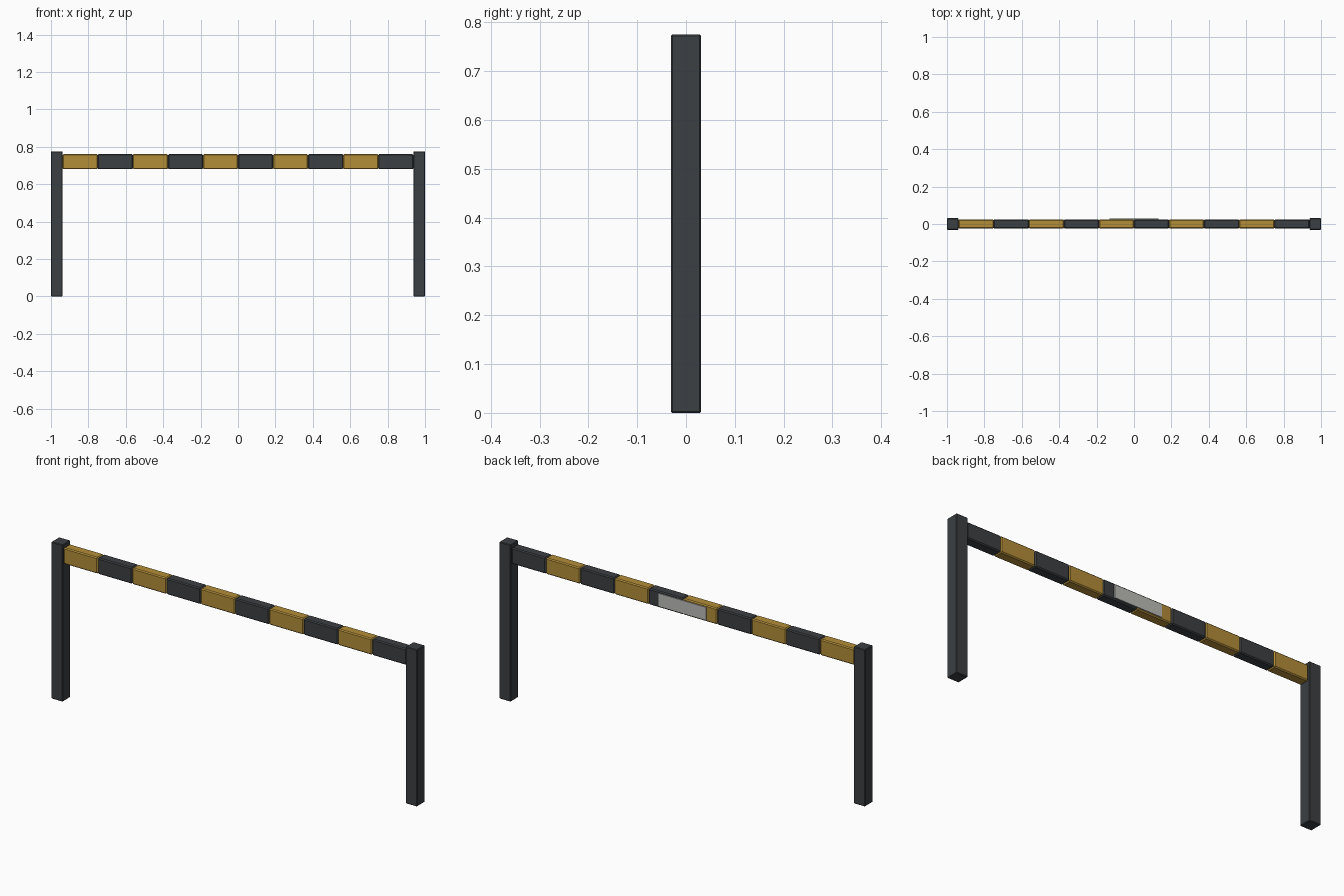
import bpy

if "Cube" in bpy.data.objects:
    bpy.data.objects.remove(bpy.data.objects["Cube"])

def material(name, rgb):
    m = bpy.data.materials.new(name)
    m.diffuse_color = (*rgb, 1)
    m.use_nodes = True
    m.node_tree.nodes["Principled BSDF"].inputs["Base Color"].default_value = m.diffuse_color
    return m

DARK = material("dark_paint", (0.045, 0.05, 0.055))
YELLOW = material("yellow_paint", (0.45, 0.27, 0.04))
SILVER = material("plate_grey", (0.5, 0.5, 0.48))

def box(name, lo, hi, mat, bevel):
    """Box between two corners with a small chamfer."""
    bpy.ops.mesh.primitive_cube_add(size=1, location=[(a + b) / 2 for a, b in zip(lo, hi)])
    o = bpy.context.object
    o.name = name
    o.scale = [b - a for a, b in zip(lo, hi)]
    bpy.ops.object.transform_apply(location=False, rotation=False, scale=True)
    o.data.materials.append(mat)
    if bevel:
        mod = o.modifiers.new("chamfer", "BEVEL")
        mod.width = bevel
        mod.segments = 1
    return o

# Upright posts
for side, x in (("left", -1.0), ("right", 0.9375)):
    box(f"{side}_post", (x, -0.031, 0), (x + 0.0625, 0.031, 0.775), DARK, 0.003)

# Striped crossbar, alternating yellow and dark blocks
STEP = 0.1875
for i in range(10):
    x = -0.9375 + i * STEP
    box(f"crossbar_block_{i + 1}", (x, -0.025, 0.68), (x + STEP, 0.025, 0.76),
        DARK if i % 2 else YELLOW, 0.005)

# Thin plate on the back of the crossbar
box("back_plate", (-0.13, 0.02, 0.688), (0.13, 0.029, 0.752), SILVER, 0)
